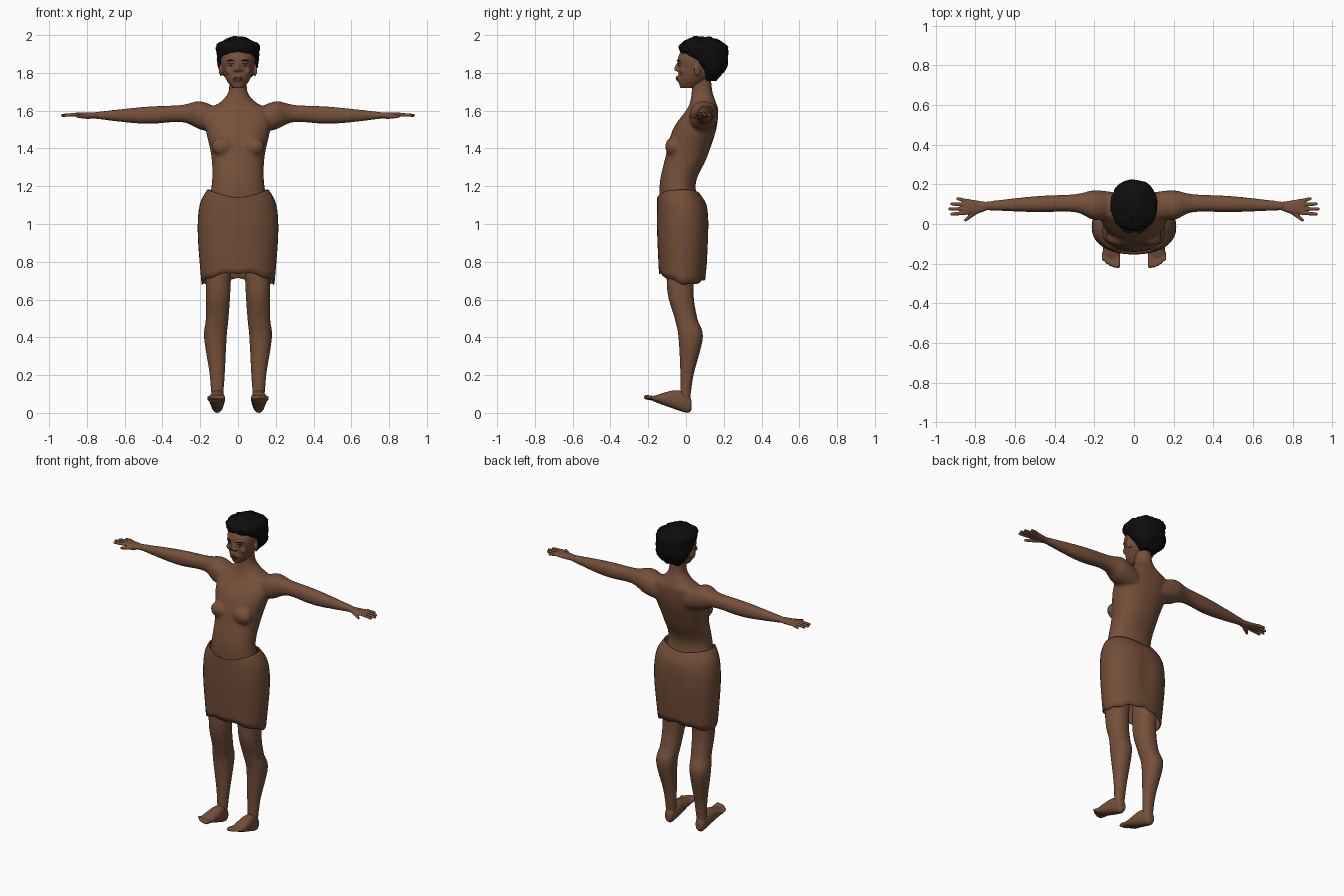
import bpy, bmesh, random
from math import cos, sin, pi, copysign, atan2
from mathutils import Vector, Matrix, Euler
from mathutils.bvhtree import BVHTree

random.seed(4)
if "Cube" in bpy.data.objects:
    bpy.data.objects.remove(bpy.data.objects["Cube"])


def material(name, *rgb):
    mat = bpy.data.materials.new(name)
    mat.use_nodes = True
    mat.diffuse_color = (*rgb, 1)
    shader = next(node for node in mat.node_tree.nodes if node.type == "BSDF_PRINCIPLED")
    shader.inputs["Base Color"].default_value = (*rgb, 1)
    return mat


skin = material("brown skin", .18, .08, .042)
cloth = material("brown cloth", .17, .075, .039)
black = material("black hair", .004, .004, .004)
lip_tone = material("lip brown", .13, .045, .03)
eye_tone = material("eye white", .3, .26, .22)
iris_tone = material("dark iris", .01, .007, .005)


def smooth_sections(stations, steps=5):
    """Fill in sections between the given ones along a smooth curve."""
    points = [Vector(station) for station in stations]
    last = len(points) - 1
    slopes = [(points[min(i + 1, last)] - points[max(i - 1, 0)]) / 2 for i in range(last + 1)]
    for i in range(last):
        for step in range(steps):
            t = step / steps
            ease = t * t * (3 - 2 * t)
            bend = (slopes[i] * (1 - t) - slopes[i + 1] * t) * t * (1 - t)
            yield points[i] + (points[i + 1] - points[i]) * ease + bend
    yield points[last]


def loft(bm, axis, stations, side=1, sides=40, caps=True):
    """Skin over rounded sections: (position, a min, a max, b min, b max)."""
    rings = []
    for place, a_min, a_max, b_min, b_max in smooth_sections(stations):
        ring = []
        for j in range(sides):
            c, s = cos(2 * pi * j / sides), sin(2 * pi * j / sides)
            a = (a_min + a_max) / 2 + (a_max - a_min) / 2 * copysign(abs(c) ** .9, c)
            b = (b_min + b_max) / 2 + (b_max - b_min) / 2 * copysign(abs(s) ** .9, s)
            spots = {"x": (place * side, a, b), "y": (a * side, place, b), "z": (a * side, b, place)}
            ring.append(bm.verts.new(spots[axis]))
        rings.append(ring)
    for lower, upper in zip(rings, rings[1:]):
        for j in range(sides):
            bm.faces.new((lower[j - 1], lower[j], upper[j], upper[j - 1]))
    if caps:
        bm.faces.new(rings[0][::-1])
        bm.faces.new(rings[-1])
    bmesh.ops.recalc_face_normals(bm, faces=bm.faces[:])


def centred(rows):
    """Sections given by half width instead of both side limits."""
    return [(height, -half, half, front, back) for height, half, front, back in rows]


def ball(bm, location, scale, turn=0):
    matrix = Matrix.LocRotScale(Vector(location), Euler((0, 0, turn)), Vector(scale))
    bmesh.ops.create_icosphere(bm, subdivisions=3, radius=1, matrix=matrix)


def digit(bm, start, end, start_radius, end_radius):
    """Tapered finger or toe with round ends."""
    start, end = Vector(start), Vector(end)
    turn = (end - start).to_track_quat("Z", "Y").to_matrix().to_4x4()
    bmesh.ops.create_cone(bm, cap_ends=True, segments=16, radius1=start_radius,
                          radius2=end_radius, depth=(end - start).length,
                          matrix=Matrix.Translation((start + end) / 2) @ turn)
    ball(bm, start, [start_radius] * 3)
    ball(bm, end, [end_radius] * 3)


def finish(name, bm, mat, voxel=0, smooth=2, mirror=False):
    """Make the object; with a voxel size, fuse its pieces into one soft skin."""
    mesh = bpy.data.meshes.new(name)
    bm.to_mesh(mesh)
    bm.free()
    mesh.materials.append(mat)
    mesh.shade_smooth()
    ob = bpy.data.objects.new(name, mesh)
    bpy.context.scene.collection.objects.link(ob)
    if voxel:
        fuse = ob.modifiers.new("fuse", "REMESH")
        fuse.mode = "VOXEL"
        fuse.voxel_size = voxel
        fuse.use_smooth_shade = True
        soften = ob.modifiers.new("soften", "SMOOTH")
        soften.factor, soften.iterations = .5, smooth
    if mirror:
        ob.modifiers.new("mirror", "MIRROR").use_mirror_merge = False
    return ob


# Body: torso with neck, arms and legs
bm = bmesh.new()
loft(bm, "z", centred([
    (.85, .16, -.11, .07), (1, .18, -.13, .1), (1.2, .14, -.14, .05),
    (1.35, .14, -.11, .11), (1.5, .17, -.07, .16), (1.6, .17, 0, .17),
    (1.64, .1, .02, .16), (1.7, .05, .03, .14), (1.8, .05, .03, .13)]))
for side in (1, -1):
    loft(bm, "x", [
        (.1, .03, .16, 1.48, 1.61), (.2, .02, .17, 1.5, 1.65), (.3, .06, .15, 1.54, 1.63),
        (.5, .06, .14, 1.53, 1.62), (.78, .07, .11, 1.56, 1.59)], side)
    loft(bm, "z", [
        (.9, .03, .17, -.1, .06), (.65, .04, .17, -.1, .04), (.5, .05, .17, -.06, .06),
        (.4, .06, .18, -.04, .09), (.2, .07, .15, -.03, .04), (.05, .08, .14, -.03, .02)], side)
    ball(bm, (side * .08, -.07, 1.41), (.06, .04, .05))
finish("body", bm, skin, voxel=.009, smooth=5)

# Hands: palm, four fingers and thumb
bm = bmesh.new()
loft(bm, "x", [(.74, .07, .11, 1.56, 1.59), (.8, .05, .12, 1.56, 1.59), (.86, .05, .13, 1.57, 1.59)])
for i in range(4):
    y = .055 + .021 * i
    digit(bm, (.85, y, 1.58), (.93 - .01 * (i - 1) ** 2, y + .005 * (i - 1), 1.575), .01, .008)
digit(bm, (.79, .07, 1.57), (.85, .02, 1.57), .015, .008)
finish("hands", bm, skin, voxel=.004, mirror=True)

# Feet: heel to ball, then five toes
bm = bmesh.new()
loft(bm, "y", [(.03, .09, .13, .02, .06), (.01, .08, .14, 0, .1),
               (-.06, .07, .15, .02, .12), (-.17, .07, .16, .06, .09)])
for i in range(5):
    x, radius = .082 + .018 * i, .013 - .001 * i
    digit(bm, (x, -.15, .073), (x, -.21 + .002 * i * i, .083), radius, radius)
finish("feet", bm, skin, voxel=.005, mirror=True)

# Head: skull and jaw, nose, brow ridges, cheeks, ears and mouth
bm = bmesh.new()
loft(bm, "z", centred([
    (1.72, .03, -.03, .05), (1.76, .06, -.04, .11), (1.81, .08, -.04, .16),
    (1.89, .09, -.04, .19), (1.97, .04, .02, .13)]))
digit(bm, (0, -.036, 1.86), (0, -.053, 1.82), .008, .011)
for side in (1, -1):
    ball(bm, (side * .013, -.045, 1.815), (.01, .012, .008))
    ball(bm, (side * .035, -.03, 1.867), (.03, .011, .009), side * .4)
    ball(bm, (side * .047, -.02, 1.81), (.02, .013, .02))
    ball(bm, (side * .09, .06, 1.815), (.009, .02, .033), side * .4)
ball(bm, (0, -.036, 1.77), (.03, .013, .02))
surface = BVHTree.FromBMesh(bm)
finish("head", bm, skin, voxel=.005)


def on_face(x, z):
    return surface.ray_cast(Vector((x, -1, z)), Vector((0, 1, 0)))[0]


# Painted face: eyes, irises with lash lines, brows and lips
eyes, irises, brows, lips = (bmesh.new() for _ in range(4))
for side in (1, -1):
    x, turn = side * .038, side * .4
    spot = on_face(x, 1.843)
    ball(eyes, spot, (.014, .004, .006), turn)
    ball(irises, spot - Vector((0, .002, 0)), (.006, .004, .006), turn)
    ball(irises, spot + Vector((0, -.001, .006)), (.016, .004, .002), turn)
    ball(brows, on_face(x, 1.866), (.022, .003, .004), turn)
for z in (1.765, 1.775):
    ball(lips, on_face(0, z), (.024, .006, .006))
finish("eyes", eyes, eye_tone)
finish("irises", irises, iris_tone)
finish("eyebrows", brows, black)
finish("lips", lips, lip_tone)

# Hair: rounded cap roughened into small curls
bm = bmesh.new()
loft(bm, "z", centred([
    (1.76, .05, .1, .16), (1.82, .1, .07, .21), (1.9, .11, -.02, .22),
    (1.95, .11, -.03, .21), (1.99, .03, .04, .13)]))
bm.normal_update()
for vert in bm.verts:
    vert.co += vert.normal * random.uniform(-.004, .005)
finish("hair", bm, black)

# Wrap skirt: dipped waistband, uneven hem, soft hollow down the back
bm = bmesh.new()
loft(bm, "z", centred([
    (.7, .19, -.14, .1), (.95, .21, -.15, .12), (1.1, .2, -.15, .11), (1.18, .16, -.15, .07)]),
    caps=False)
for vert in bm.verts:
    spot = vert.co
    angle = atan2(spot.y / .13, spot.x / .2)
    front, back = max(0, -sin(angle)), max(0, sin(angle))
    if back > .5:
        hollow = max(0, 1 - abs(spot.x) / .06)
        spot.y -= .012 * hollow * max(0, sin((spot.z - .8) * 10))
    if spot.z > 1:
        spot.z -= (.04 * front ** 6 + .02 * back ** 2) * (spot.z - 1) / .18
    else:
        hem = .03 * (sin(angle) ** 2 + front) - .02 + .005 * sin(angle * 9)
        spot.z += hem * (1 - spot.z) / .3
skirt = finish("skirt", bm, cloth)
wall = skirt.modifiers.new("thickness", "SOLIDIFY")
wall.thickness, wall.offset = .006, 0
